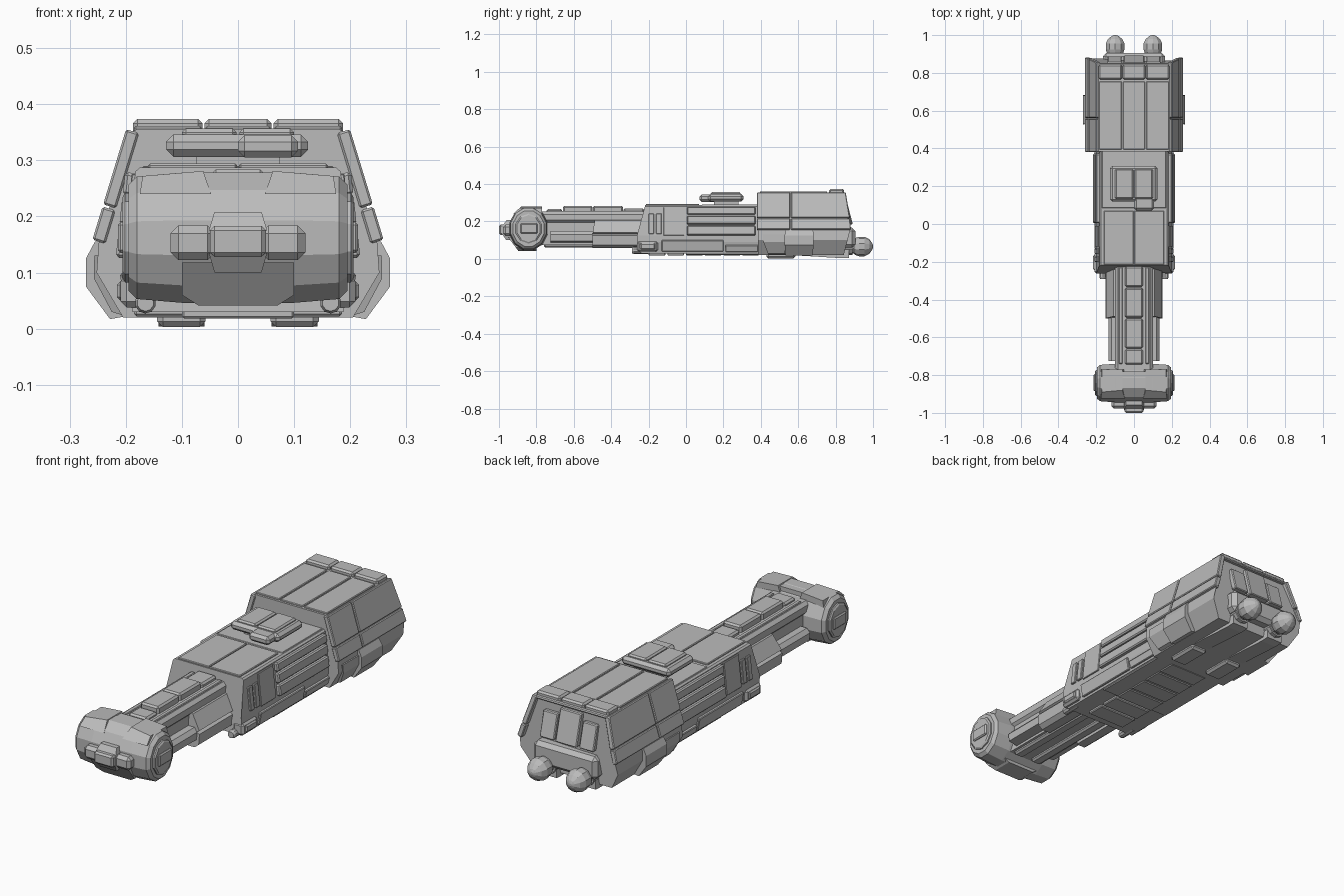
import bpy, bmesh, math

cube = bpy.data.objects.get("Cube")
if cube:
    bpy.data.objects.remove(cube, do_unlink=True)

grey = bpy.data.materials.new("hull_grey")
grey.use_nodes = True
grey.diffuse_color = (0.5, 0.5, 0.5, 1)
grey.node_tree.nodes["Principled BSDF"].inputs["Base Color"].default_value = (0.5, 0.5, 0.5, 1)


def loft(name, rings, mirror=False, bevel=0.0):
    """Skin a list of equal point rings, cap both ends."""
    bm = bmesh.new()
    loops = [[bm.verts.new(p) for p in ring] for ring in rings]
    n = len(loops[0])
    for a, b in zip(loops, loops[1:]):
        for i in range(n):
            j = (i + 1) % n
            bm.faces.new((a[i], a[j], b[j], b[i]))
    bm.faces.new(loops[0])
    bm.faces.new(loops[-1])
    bmesh.ops.recalc_face_normals(bm, faces=bm.faces)
    mesh = bpy.data.meshes.new(name)
    bm.to_mesh(mesh)
    bm.free()
    mesh.materials.append(grey)
    obj = bpy.data.objects.new(name, mesh)
    bpy.context.collection.objects.link(obj)
    if mirror:
        obj.modifiers.new("mirror", 'MIRROR').use_mirror_merge = False
    if bevel:
        mod = obj.modifiers.new("bevel", 'BEVEL')
        mod.width, mod.segments = bevel, 1
    return obj


def rect(x, z):
    return [(x[0], z[0]), (x[1], z[0]), (x[1], z[1]), (x[0], z[1])]


def prism(name, section, y0, y1, mirror=False, bevel=0.0):
    """Extrude an x-z section along y; each end may be a function of z."""
    def at(end, z):
        return end(z) if callable(end) else end
    return loft(name, [[(x, at(e, z), z) for x, z in section] for e in (y0, y1)], mirror, bevel)


def block(name, x, y, z, bevel=0.006, mirror=False):
    return prism(name, rect(x, z), y[0], y[1], mirror, bevel)


def symmetric(half):
    return half + [(-x, z) for x, z in reversed(half)]


def side_plate(name, a, b, thick, y0, y1):
    """Mirrored plate lying on the slanted side line a-b, raised outward."""
    dx, dz = b[0] - a[0], b[1] - a[1]
    length = math.hypot(dx, dz)
    nx, nz = -dz / length * thick, dx / length * thick
    section = [(a[0] - nx, a[1] - nz), (a[0] + nx, a[1] + nz),
               (b[0] + nx, b[1] + nz), (b[0] - nx, b[1] - nz)]
    prism(name, section, y0, y1, True, thick * 0.3)


def along(a, b, t):
    return (a[0] + (b[0] - a[0]) * t, a[1] + (b[1] - a[1]) * t)


def revolve(name, axis, centre, profile, sides, squash=1.0, mirror=False):
    """Turn (position, radius) pairs around the x or y axis."""
    cx, cy, cz = centre
    rings = []
    for pos, r in profile:
        ring = []
        for i in range(sides):
            t = 2 * math.pi * (i + 0.5) / sides
            u, v = r * squash * math.cos(t), r * math.sin(t)
            ring.append((pos, cy + u, cz + v) if axis == 'x' else (cx + u, pos, cz + v))
        rings.append(ring)
    return loft(name, rings, mirror)


# Rear hull: recessed slanted stern framed by the side plates
def stern_wall(z):
    return 0.882 - 0.26 * abs(z - 0.17)


def stern_rim(z):
    return 0.884 - 0.16 * abs(z - 0.17)


rear_top, rear_low = (0.188, 0.352), (0.248, 0.155)
prism("rear_hull", symmetric([(0.18, 0.355), rear_top, rear_low, (0.252, 0.1), (0.205, 0.02)]), 0.385, stern_wall)
for y0, y1 in [(0.38, 0.557), (0.562, stern_rim)]:
    for t0, t1 in [(0.0, 0.68), (0.7, 1.0)]:
        side_plate("rear_side_plate", along(rear_top, rear_low, t0),
                   along(rear_top, rear_low, t1), 0.012, y0, y1)

# Roof strips and raised roof tiles
for x0, x1 in [(-0.185, -0.065), (-0.058, 0.058), (0.065, 0.185)]:
    block("roof_strip", (x0, x1), (0.395, 0.755), (0.34, 0.361), 0.003)
    block("roof_tile", (x0 - 0.002, x1 + 0.002), (0.765, 0.845), (0.34, 0.374), 0.008)


# Stern panels and lip
def stern_panel(name, x, z, depth, mirror=False):
    prism(name, rect(x, z), lambda h: stern_wall(h) - 0.02, lambda h: stern_wall(h) + depth, mirror, 0.004)


stern_panel("stern_centre_panel", (-0.055, 0.055), (0.185, 0.33), 0.014)
stern_panel("stern_side_panel", (0.065, 0.14), (0.185, 0.30), 0.009, True)
stern_panel("stern_top_rim", (-0.185, 0.185), (0.34, 0.355), 0.015)
block("stern_lip", (-0.165, 0.165), (0.82, 0.905), (0.06, 0.168), 0.018)

# Engine bells
revolve("engine", 'y', (0.1, 0, 0.066),
        [(0.85, 0.038), (0.897, 0.038), (0.907, 0.046), (0.925, 0.052), (0.955, 0.052),
         (0.98, 0.039), (0.995, 0.019), (1.0, 0.006)], 10, mirror=True)
revolve("engine_collar", 'y', (0.1, 0, 0.066), [(0.85, 0.046), (0.89, 0.046)], 10, mirror=True)

# Lower side pods
pod = [(0.2, 0.155), (0.255, 0.155), (0.271, 0.125), (0.271, 0.075), (0.228, 0.017), (0.2, 0.022)]
prism("side_pod", pod, lambda z: 0.525 + 0.1 * abs(z - 0.1), lambda z: 0.685 - 0.1 * abs(z - 0.1), True)
fore_step = [(0.2, 0.13), (0.256, 0.13), (0.257, 0.09), (0.225, 0.03), (0.2, 0.022)]
prism("pod_fore_step", fore_step, lambda z: 0.41 + 0.4 * max(0, 0.1 - z), 0.53, True)

# Belly skids, plates and ribs
block("belly_skid", (0.058, 0.144), (0.43, 0.585), (0.003, 0.04), 0.01, True)
loft("aft_skid", [[(x, y, z) for x, z in rect((0.06, 0.142), (low, 0.05))]
                  for y, low in [(0.6, 0.018), (0.83, 0.004), (0.872, 0.006)]], True)
block("mid_belly_plate", (-0.185, 0.185), (0.0, 0.42), (0.022, 0.04), 0.004)
for i in range(6):
    y = -0.2 + i * 0.1
    block("belly_rib", (-0.1, 0.1), (y, y + 0.09), (0.018, 0.04), 0.004)

# Middle hull with a raked bow
mid_top, mid_low = (0.183, 0.28), (0.2, 0.125)
bow = lambda z: -0.262 + 0.28 * max(0, z - 0.13) + 0.3 * max(0, 0.1 - z)
prism("middle_hull", symmetric([(0.175, 0.287), mid_top, mid_low, (0.2, 0.09), (0.188, 0.03)]), bow, 0.40)
block("deck_plate", (0.002, 0.16), (-0.215, 0.07), (0.27, 0.294), 0.003, True)
block("aft_deck_plate", (-0.17, 0.17), (0.085, 0.385), (0.27, 0.29), 0.002)

# Side rails, cheek slats and skirts
for t0, t1 in [(0.02, 0.28), (0.33, 0.62), (0.67, 1.0)]:
    side_plate("side_rail", along(mid_top, mid_low, t0), along(mid_top, mid_low, t1), 0.018, 0.005, 0.372)
for y0, y1 in [(-0.2, -0.172), (-0.16, -0.13)]:
    side_plate("cheek_slat", along(mid_top, mid_low, 0.25), along(mid_top, mid_low, 0.95), 0.009, y0, y1)
side_plate("cheek_panel", along(mid_top, mid_low, 0.03), mid_low, 0.006, -0.12, -0.01)
side_plate("side_skirt", (0.2, 0.1), (0.189, 0.04), 0.011, -0.13, 0.2)
side_plate("side_skirt_aft", (0.198, 0.075), (0.189, 0.04), 0.011, 0.21, 0.385)

# Bow thruster clusters
block("bow_thruster", (0.155, 0.209), (-0.262, -0.15), (0.038, 0.095), 0.01, True)
block("bow_thruster_cap", (0.19, 0.216), (-0.245, -0.165), (0.05, 0.084), 0.006, True)
revolve("bow_tube", 'y', (0.165, 0, 0.046), [(-0.29, 0.015), (-0.28, 0.019), (-0.2, 0.019)], 10, mirror=True)

# Deck turret
block("turret_base", (-0.075, 0.075), (0.15, 0.28), (0.28, 0.315), 0)
block("turret_body", (-0.128, 0.125), (0.118, 0.308), (0.306, 0.346), 0.013)
block("turret_plate", (0.003, 0.1), (0.132, 0.292), (0.33, 0.357), 0.007, True)
block("turret_sensor", (0.0, 0.107), (0.072, 0.16), (0.305, 0.345), 0.012)

# Neck core with overhanging deck, spine boxes and sponsons
prism("neck", symmetric([(0.085, 0.252), (0.1, 0.238), (0.1, 0.207), (0.088, 0.195), (0.088, 0.075)]), -0.78, -0.2)
for y0, y1, top in [(-0.745, -0.662, 0.266), (-0.658, -0.5, 0.284), (-0.496, -0.338, 0.284), (-0.334, -0.225, 0.27)]:
    block("neck_spine_box", (-0.047, 0.047), (y0, y1), (0.23, top), 0.008)
block("neck_rail", (0.06, 0.08), (-0.74, -0.23), (0.23, 0.257), 0.003, True)
prism("fore_sponson", [(0.08, 0.148), (0.12, 0.148), (0.136, 0.13), (0.133, 0.095), (0.08, 0.085)],
      -0.725, -0.49, True)
prism("aft_sponson", [(0.08, 0.212), (0.108, 0.205), (0.148, 0.14), (0.135, 0.133), (0.15, 0.125), (0.146, 0.075),
                      (0.125, 0.058), (0.08, 0.058)],
      lambda z: -0.5 + 0.15 * max(0, z - 0.13), -0.23, True)
block("neck_keel", (0.025, 0.075), (-0.76, -0.22), (0.06, 0.09), 0.008, True)

# Barrel shaped head lying across the bow
head = (0, -0.842, 0.162)
revolve("head", 'x', head, [(-0.195, 0.098), (-0.18, 0.113), (-0.1, 0.12), (0.1, 0.12),
                            (0.18, 0.113), (0.195, 0.098)], 12, 0.88)
revolve("head_hub", 'x', head, [(0.19, 0.08), (0.201, 0.08), (0.206, 0.072)], 10, 0.9, True)
block("hub_bar", (0.2, 0.214), (-0.885, -0.795), (0.135, 0.19), 0.005, True)
prism("head_brow", [(0.048, 0.24), (0.175, 0.24), (0.17, 0.272), (0.062, 0.281)],
      lambda z: -0.925 + 1.1 * (z - 0.24), -0.77, True)
prism("brow_ramp", [(-0.05, 0.235), (0.05, 0.235), (0.06, 0.276), (-0.06, 0.276)],
      lambda z: -0.922 + 1.9 * (z - 0.235), -0.78)

# Face: sensor row, nose and chin
block("face_sensor", (0.04, 0.12), (-0.978, -0.9), (0.122, 0.184), 0.014, True)
block("nose", (-0.05, 0.05), (-1.0, -0.9), (0.128, 0.183), 0.008)
prism("nose_upper", [(-0.052, 0.175), (0.052, 0.175), (0.042, 0.208), (-0.042, 0.208)],
      lambda z: -0.982 + 0.7 * (z - 0.175), -0.88)
prism("nose_lower", [(-0.052, 0.135), (0.052, 0.135), (0.042, 0.1), (-0.042, 0.1)],
      lambda z: -0.985 + 0.7 * (0.135 - z), -0.88)
prism("chin", [(-0.1, 0.118), (0.1, 0.118), (0.1, 0.06), (0.07, 0.041), (-0.07, 0.041), (-0.1, 0.06)],
      lambda z: -0.953 + 0.75 * (0.118 - z), -0.8)
